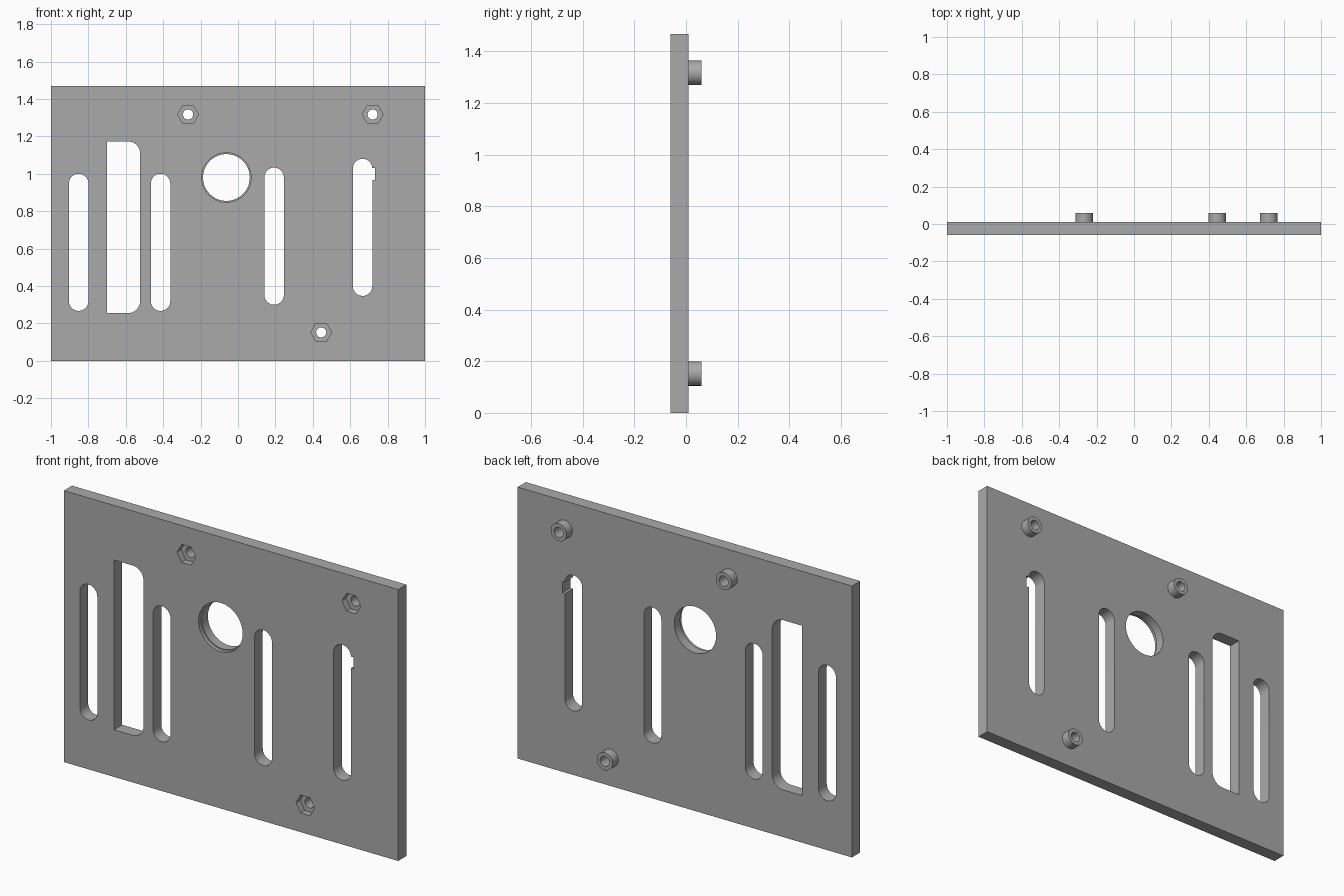
import bpy, bmesh
from math import sin, cos, pi, radians

default = bpy.data.objects.get("Cube")
if default:
    bpy.data.objects.remove(default)

FRONT, BACK, TOP = -0.06, 0.01, 1.468
BOSS_END = 0.06

grey = bpy.data.materials.new("plain grey")
grey.use_nodes = True
grey.diffuse_color = (0.4, 0.4, 0.4, 1)
grey.node_tree.nodes["Principled BSDF"].inputs["Base Color"].default_value = (0.4, 0.4, 0.4, 1)


def prism(name, outline, y0, y1):
    """Extrude an (x, z) outline from y0 to y1."""
    bm = bmesh.new()
    face = bm.faces.new([bm.verts.new((x, y0, z)) for x, z in outline])
    ext = bmesh.ops.extrude_face_region(bm, geom=[face])["geom"]
    bmesh.ops.translate(bm, vec=(0, y1 - y0, 0),
                        verts=[v for v in ext if isinstance(v, bmesh.types.BMVert)])
    bmesh.ops.recalc_face_normals(bm, faces=bm.faces)
    mesh = bpy.data.meshes.new(name)
    bm.to_mesh(mesh)
    bm.free()
    mesh.materials.append(grey)
    obj = bpy.data.objects.new(name, mesh)
    bpy.context.collection.objects.link(obj)
    return obj


def arc(cx, cz, r, start, end, n):
    angles = [start + (end - start) * i / n for i in range(n + 1)]
    return [(cx + r * cos(a), cz + r * sin(a)) for a in angles]


def circle(cx, cz, r, n=48):
    return arc(cx, cz, r, 0, 2 * pi, n)[:-1]


def slot(x0, x1, z0, z1):
    r, cx = (x1 - x0) / 2, (x0 + x1) / 2
    return arc(cx, z1 - r, r, 0, pi, 20) + arc(cx, z0 + r, r, pi, 2 * pi, 20)


def box(x0, x1, z0, z1):
    return [(x0, z0), (x1, z0), (x1, z1), (x0, z1)]


def cut(obj, outline, y0=-0.2, y1=0.2):
    """Subtract a prism from the object and discard the cutter."""
    cutter = prism("cutter", outline, y0, y1)
    cutter.hide_render = True
    mod = obj.modifiers.new("cut", "BOOLEAN")
    mod.operation, mod.solver, mod.object = "DIFFERENCE", "EXACT", cutter
    bpy.context.view_layer.objects.active = obj
    bpy.ops.object.modifier_apply(modifier=mod.name)
    bpy.data.objects.remove(cutter)


def smooth(obj):
    bpy.ops.object.select_all(action="DESELECT")
    obj.select_set(True)
    bpy.context.view_layer.objects.active = obj
    bpy.ops.object.shade_smooth_by_angle(angle=radians(30))


# Flat plate
plate = prism("panel_plate", box(-1, 1, 0, TOP), FRONT, BACK)

# Long rounded slots
for x, z0 in ((-0.852, 0.267), (-0.414, 0.267), (0.193, 0.3), (0.666, 0.347)):
    cut(plate, slot(x - 0.052, x + 0.052, z0, z0 + 0.733))

# Small notch beside the last slot
cut(plate, box(0.69, 0.733, 0.967, 1.03))

# Wide window, rounded on its left side only
x0, x1, z0, z1, r = -0.7, -0.523, 0.255, 1.173, 0.065
cut(plate, [(x0, z1), (x0, z0)] + arc(x1 - r, z0 + r, r, -pi / 2, 0, 10)
    + arc(x1 - r, z1 - r, r, 0, pi / 2, 10))

# Round opening with a shallow front counterbore
cut(plate, circle(-0.062, 0.98, 0.125, 64))
cut(plate, circle(-0.062, 0.98, 0.132, 64), -0.2, FRONT + 0.02)

# Screw bosses behind, hexagonal nut pockets in front
for name, x, z in (("upper_right", -0.267, 1.317), ("upper_left", 0.72, 1.317),
                   ("lower_left", 0.445, 0.152)):
    boss = prism(name + "_boss", circle(x, z, 0.047), BACK, BOSS_END)
    for part in (plate, boss):
        cut(part, circle(x, z, 0.027, 32))
    cut(plate, circle(x, z, 0.056, 6), -0.2, FRONT + 0.035)
    smooth(boss)

smooth(plate)
